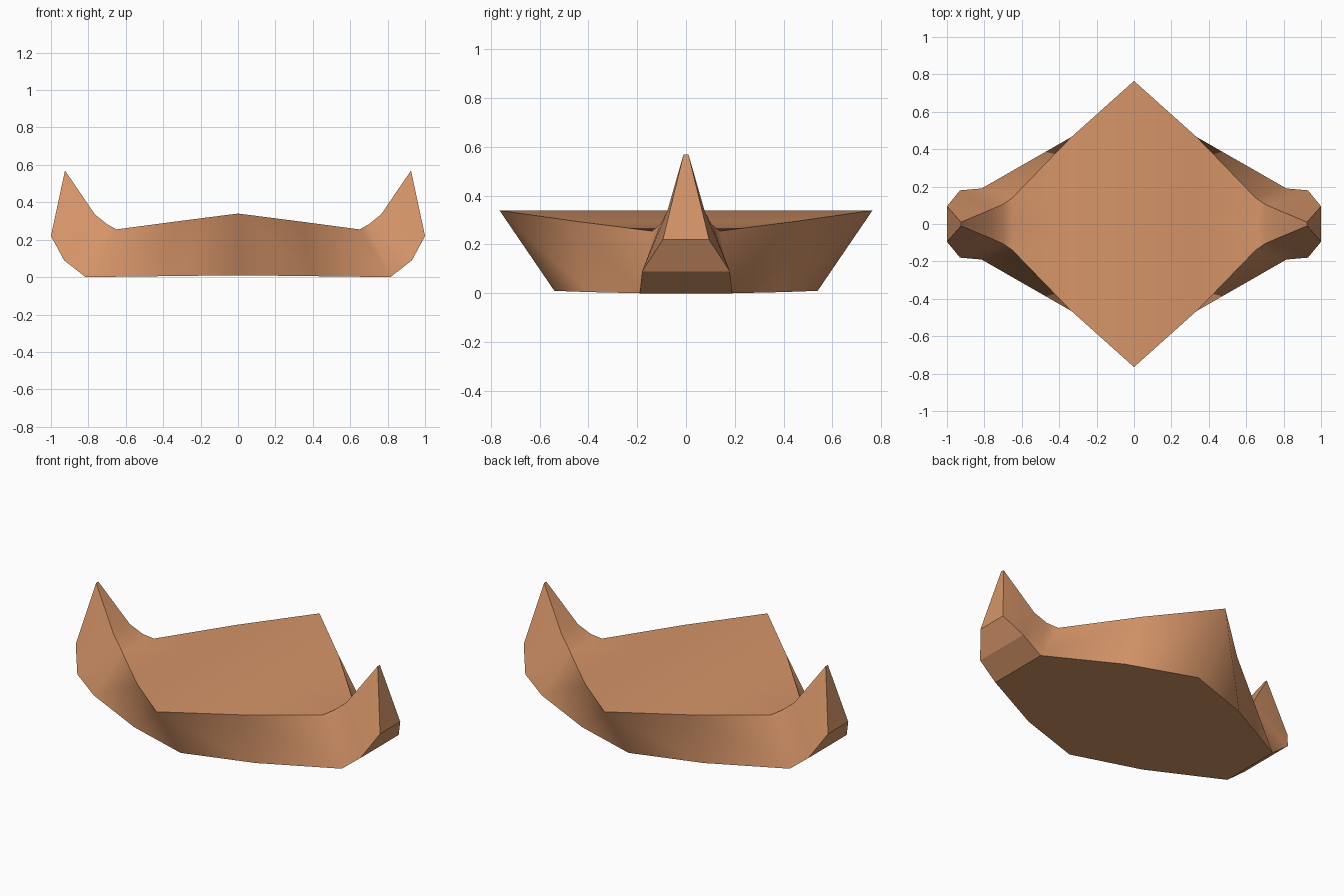
import bpy, bmesh

if "Cube" in bpy.data.objects:
    bpy.data.objects.remove(bpy.data.objects["Cube"])

mat = bpy.data.materials.new("warm tan")
mat.diffuse_color = (0.67, 0.30, 0.14, 1)
mat.use_nodes = True
mat.node_tree.nodes["Principled BSDF"].inputs["Base Color"].default_value = mat.diffuse_color

# One quarter of the outline: deck rim, end of the horn, then back along the base
ring = [
    (0.00, 0.765, 0.34), (0.335, 0.465, 0.297), (0.65, 0.14, 0.255),   # deck rim
    (0.70, 0.105, 0.283), (0.765, 0.077, 0.335), (0.925, 0.01, 0.57),  # horn
    (1.00, 0.095, 0.22), (0.93, 0.18, 0.09), (0.815, 0.19, 0.0),       # end
    (0.40, 0.405, 0.005), (0.00, 0.54, 0.01),                          # base
]
n = len(ring)

bm = bmesh.new()
outer = [bm.verts.new(p) for p in ring]
inner = [bm.verts.new((x, 0, z)) for x, y, z in ring]

# Strips from the centre line to the outline: deck, end facets, base
for i in range(n - 1):
    bm.faces.new((inner[i], inner[i + 1], outer[i + 1], outer[i]))

# Side wall between rim and base
for f in [(0, 1, 9, 10), (1, 2, 8, 9), (2, 3, 8), (3, 4, 7, 8), (4, 5, 6, 7)]:
    bm.faces.new([outer[i] for i in f])

# Smooth faces, with hard edges around the outline and across the end facets
for f in bm.faces:
    f.smooth = True
for i in range(n - 1):
    bm.edges.get((outer[i], outer[i + 1])).smooth = False
for i in range(5, 9):
    bm.edges.get((inner[i], outer[i])).smooth = False

mesh = bpy.data.meshes.new("curved_hull")
bm.to_mesh(mesh)
bm.free()
mesh.materials.append(mat)
hull = bpy.data.objects.new("curved_hull", mesh)
bpy.context.collection.objects.link(hull)

# Mirror the quarter to all four sides
mirror = hull.modifiers.new("mirror", 'MIRROR')
mirror.use_axis = (True, True, False)
mirror.merge_threshold = 0.001
